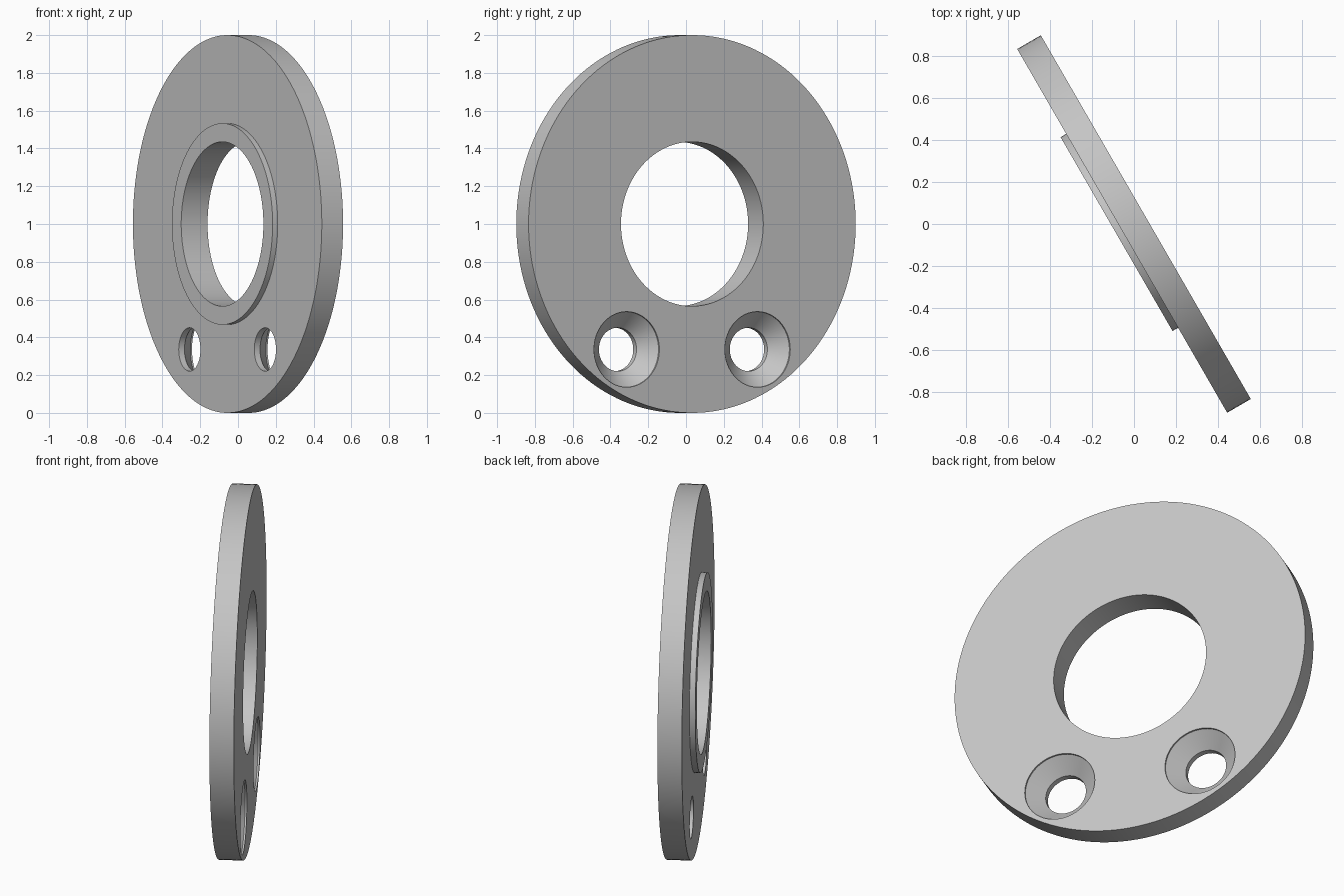
import bpy, bmesh, math
from mathutils import Matrix, Vector

cube = bpy.data.objects.get("Cube")
if cube:
    bpy.data.objects.remove(cube, do_unlink=True)

HALF = 0.065          # half the plate thickness
BOSS = 0.096          # raised collar face, measured from the plate centre


def material(name, value):
    mat = bpy.data.materials.new(name)
    mat.use_nodes = True
    colour = (value, value, value, 1)
    mat.diffuse_color = colour
    mat.node_tree.nodes["Principled BSDF"].inputs["Base Color"].default_value = colour
    return mat


def lathe(name, profile, steps, centre=(0, 0)):
    """Revolve a closed (radius, height) profile about the local z axis."""
    bm = bmesh.new()
    verts = [bm.verts.new((r, 0, h)) for r, h in profile]
    edges = [bm.edges.new((v, verts[(i + 1) % len(verts)])) for i, v in enumerate(verts)]
    bmesh.ops.spin(bm, geom=verts + edges, cent=(0, 0, 0), axis=(0, 0, 1),
                   angle=math.tau, steps=steps, use_merge=False)
    bmesh.ops.remove_doubles(bm, verts=bm.verts[:], dist=1e-5)
    # drop the degenerate wire left on the axis of solid shapes
    wires = [e for e in bm.edges if not e.link_faces]
    bmesh.ops.delete(bm, geom=wires, context='EDGES')
    bmesh.ops.recalc_face_normals(bm, faces=bm.faces[:])
    bmesh.ops.translate(bm, verts=bm.verts[:], vec=(*centre, 0))
    mesh = bpy.data.meshes.new(name)
    bm.to_mesh(mesh)
    bm.free()
    obj = bpy.data.objects.new(name, mesh)
    bpy.context.collection.objects.link(obj)
    return obj


# Round plate with a central bore and a raised collar on one face
plate = lathe("flange_plate", [(0.435, HALF), (1, HALF), (1, -HALF),
                               (0.533, -HALF), (0.533, -BOSS), (0.435, -BOSS)], 144)
plate.data.materials.append(material("grey metal", 0.56))

# Two countersunk screw holes, mirrored about the centre line
screw_profile = [(0, 0.2), (0.2, 0.2), (0.2, 0.055),
                 (0.115, -0.03), (0.115, -0.2), (0, -0.2)]
bpy.context.view_layer.objects.active = plate
plate.select_set(True)
for side in (-1, 1):
    cutter = lathe("screw_hole_cutter", screw_profile, 64, (side * 0.4, -0.664))
    cutter.hide_render = True
    mod = plate.modifiers.new("screw_hole", 'BOOLEAN')
    mod.operation = 'DIFFERENCE'
    mod.solver = 'EXACT'
    mod.object = cutter
    bpy.ops.object.modifier_apply(modifier=mod.name)
    bpy.data.objects.remove(cutter, do_unlink=True)

# Stand the plate upright, turned thirty degrees about the vertical
normal = Vector((math.cos(math.radians(30)), math.sin(math.radians(30)), 0))
up = Vector((0, 0, 1))
turn = Matrix((up.cross(normal), up, normal)).transposed().to_4x4()
plate.data.transform(Matrix.Translation((0, 0, 1)) @ turn)

bpy.ops.object.shade_smooth_by_angle(angle=math.radians(25))
